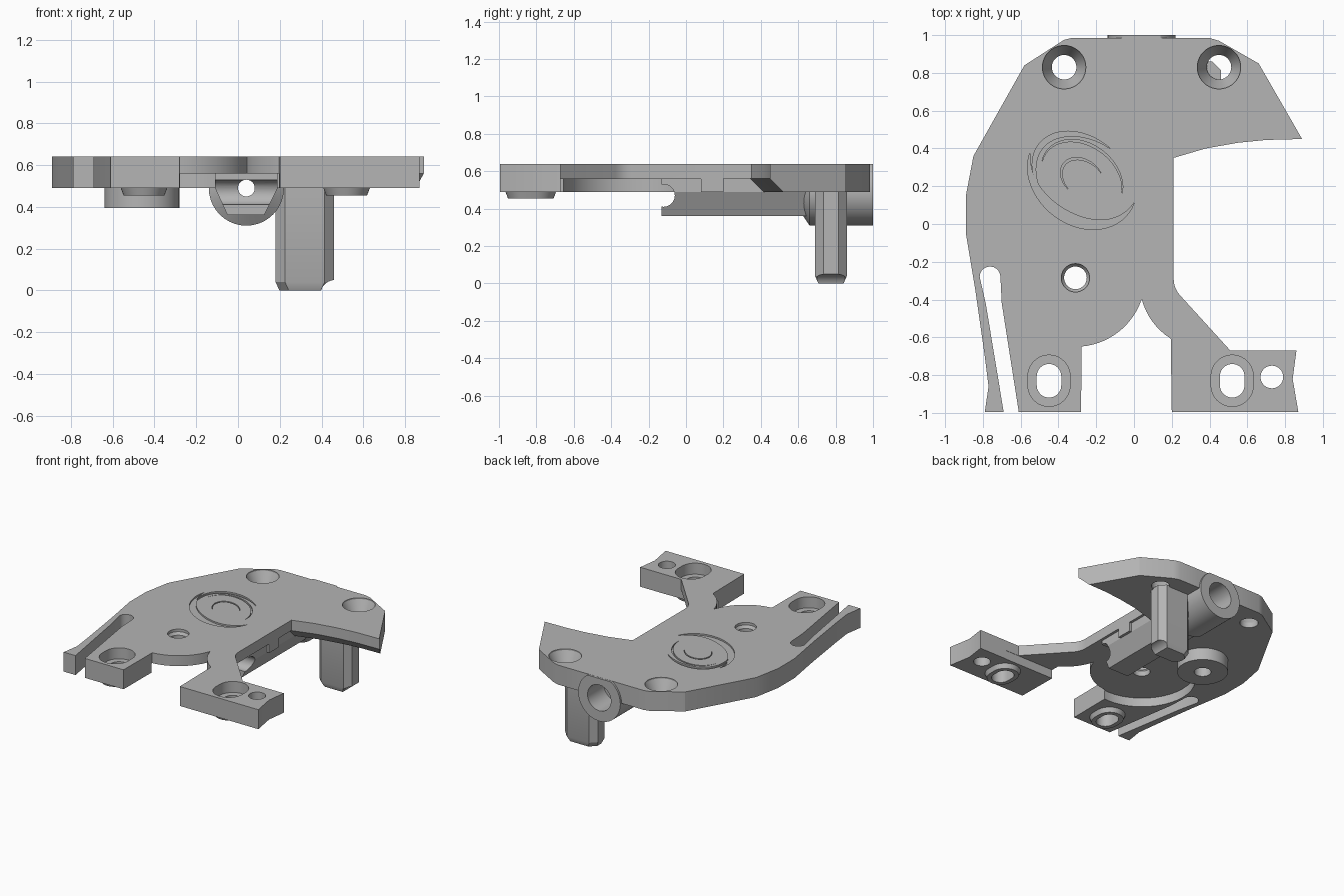
import bpy, bmesh, math
from mathutils import Vector

if bpy.data.objects.get("Cube"):
    bpy.data.objects.remove(bpy.data.objects["Cube"])

gray = bpy.data.materials.new("plain gray")
gray.use_nodes = True
gray.diffuse_color = (0.46, 0.46, 0.46, 1)
gray.node_tree.nodes["Principled BSDF"].inputs["Base Color"].default_value = gray.diffuse_color

TOP, BOTTOM, THIN = 0.64, 0.49, 0.56


def loft(name, rings):
    """Closed solid through matching rings of points."""
    bm = bmesh.new()
    loops = [[bm.verts.new(p) for p in ring] for ring in rings]
    for a, b in zip(loops, loops[1:]):
        for i in range(len(a)):
            j = (i + 1) % len(a)
            bm.faces.new((a[i], a[j], b[j], b[i]))
    bm.faces.new(loops[0])
    bm.faces.new(loops[-1])
    bmesh.ops.recalc_face_normals(bm, faces=bm.faces)
    mesh = bpy.data.meshes.new(name)
    bm.to_mesh(mesh)
    bm.free()
    mesh.materials.append(gray)
    ob = bpy.data.objects.new(name, mesh)
    bpy.context.collection.objects.link(ob)
    return ob


def prism(name, pts, z0, z1):
    return loft(name, [[(x, y, z) for x, y in pts] for z in (z0, z1)])


def arc(cx, cy, r, a0, a1, n=12):
    angles = [math.radians(a0 + (a1 - a0) * i / n) for i in range(n + 1)]
    return [(cx + r * math.cos(a), cy + r * math.sin(a)) for a in angles]


def oval(cx, cy, r, stretch=0):
    """Circle, or a slot lengthened along y."""
    return arc(cx, cy + stretch, r, 0, 180, 20) + arc(cx, cy - stretch, r, 180, 360, 20) if stretch \
        else arc(cx, cy, r, 0, 360, 40)[:-1]


def turned(name, cx, cy, levels, stretch=0):
    """Stack of ovals given as (radius, z)."""
    return loft(name, [[(x, y, z) for x, y in oval(cx, cy, r, stretch)] for r, z in levels])


def barrel(name, cx, cz, levels):
    """Stack of circles along y given as (radius, y)."""
    return loft(name, [[(x, y, z) for x, z in oval(cx, cz, r)] for r, y in levels])


def box(name, x0, x1, y0, y1, z0, z1):
    return prism(name, [(x0, y0), (x1, y0), (x1, y1), (x0, y1)], z0, z1)


def cut(ob, cutters):
    for c in cutters:
        c.hide_render = True
        m = ob.modifiers.new("cut", "BOOLEAN")
        m.operation, m.solver, m.object = "DIFFERENCE", "EXACT", c
    bpy.context.view_layer.update()
    mesh = bpy.data.meshes.new_from_object(ob.evaluated_get(bpy.context.evaluated_depsgraph_get()))
    ob.modifiers.clear()
    ob.data = mesh


# Plate outline, clockwise from the back edge
beak = [(0.89, 0.45), (0.70, 0.445), (0.55, 0.43), (0.38, 0.40), (0.21, 0.35)]
outline = [(-0.33, 0.985), (-0.15, 0.985), (0.23, 0.985), (0.40, 0.985), (0.45, 0.97), (0.66, 0.85)] + beak
outline += arc(0.34, -0.29, 0.13, 180, 222, 5)
outline += [(0.51, -0.67), (0.86, -0.67), (0.84, -0.82), (0.87, -0.995), (0.20, -0.995)]
outline += arc(0.38, -0.31, 0.35, 238, 195, 8)
outline += arc(-0.31, -0.28, 0.37, -19, -85, 14)
outline += [(-0.28, -0.995), (-0.61, -0.995), (-0.70, -0.42)]
outline += arc(-0.762, -0.28, 0.055, 0, 180, 10)
outline += [(-0.785, -0.42), (-0.69, -0.995), (-0.79, -0.995), (-0.77, -0.86), (-0.79, -0.70),
            (-0.84, -0.35), (-0.89, -0.05), (-0.89, 0.15), (-0.85, 0.36), (-0.58, 0.84), (-0.37, 0.975)]
plate = prism("plate", outline, BOTTOM, TOP)

# Underside recesses: round pocket, thin neck and chamfer below the beak
pocket = prism("pocket", oval(-0.31, -0.28, 0.378), 0.4, THIN)
neck = box("neck_pocket", -0.1, 0.62, -0.672, 0.08, 0.4, THIN - 0.0005)
edge = [(1.0, 0.45)] + beak + [(0.12, 0.33)]
chamfer = loft("beak_chamfer", [
    [(x, y + dy, z) for x, y in edge] + [(0.12, 0.2, z), (1.0, 0.2, z)]
    for dy, z in ((0.08, 0.48), (0, THIN))])
recesses = [pocket, neck, chamfer]

# Holes
leg_x = (-0.45, 0.52)
holes = [turned("back_hole", x, 0.83, [(0.065, 0.3), (0.065, 0.53), (0.115, 0.63), (0.115, 0.7)])
         for x in (-0.37, 0.45)]
leg_holes = [turned("leg_hole", x, -0.83, [(0.065, 0.3), (0.065, 0.555), (0.112, 0.555), (0.112, 0.7)], 0.024)
             for x in leg_x]
holes += [turned("middle_hole", -0.31, -0.285, [(0.06, 0.3), (0.06, 0.6), (0.075, 0.62), (0.075, 0.7)]),
          turned("pin_hole", 0.73, -0.81, [(0.06, 0.3), (0.06, 0.7)])]
bore = barrel("bore", 0.04, 0.49, [(0.04, -0.3), (0.04, 0.8), (0.1, 0.8), (0.1, 1.1)])


# Shallow spiral engraving on the top
def tilted(t, a, b):
    u, v = a * math.cos(t), b * math.sin(t)
    k = math.radians(-38)
    return (-0.275 + u * math.cos(k) - v * math.sin(k), 0.245 + u * math.sin(k) + v * math.cos(k))


def crescent(a, b, start, end, width, n=28):
    outer, inner = [], []
    for i in range(n + 1):
        s = i / n
        t = math.radians(start + (end - start) * s)
        w = width * math.sin(math.pi * s) + 0.001
        outer.append(tilted(t, a, b))
        inner.append(tilted(t, a - w, b - w))
    return prism("engraving", outer + inner[::-1], TOP - 0.012, 0.7)


engraving = [crescent(0.29, 0.215, 85, 245, 0.03), crescent(0.31, 0.25, 195, 375, 0.06),
             crescent(0.235, 0.18, 20, 200, 0.012), crescent(0.125, 0.095, 60, 260, 0.012)]

cut(plate, recesses + holes + leg_holes + [bore] + engraving)

# Oval bosses under the legs
bosses = []
for side, x in zip(("right", "left"), leg_x):
    boss = turned(side + "_leg_boss", x, -0.83, [(0.098, 0.455), (0.112, 0.492)], 0.024)
    cut(boss, leg_holes)
    bosses.append(boss)

# Round boss under the plate
round_boss = turned("round_boss", -0.46, 0.21, [(0.18, 0.395), (0.18, 0.5)])
blind = turned("blind_hole", -0.46, 0.21, [(0.06, 0.3), (0.06, 0.47)])
cut(round_boss, [blind])

# Beam with sloping sides and a notched front end
section = [(-0.05, 0.36), (0.125, 0.36), (0.19, 0.49), (0.19, 0.565), (-0.11, 0.565), (-0.11, 0.49)]
beam = loft("beam", [[(x, y, z) for x, z in section] for y in (-0.13, 0.68)])
notch = loft("notch", [[(x, y, z) for y, z in oval(-0.12, 0.47, 0.06)] for x in (-0.3, 0.3)])
cut(beam, [notch, bore])

# Socket tube at the back, trimmed level with the plate
tube = barrel("socket_tube", 0.04, 0.49, [(0.12, 0.62), (0.18, 0.66), (0.18, 1.0)])
trim = box("trim", -0.5, 0.5, 0.4, 1.2, TOP - 0.001, 0.9)
cut(tube, [trim, bore])


# Hanging post with chamfered corners
def post_ring(inset, z):
    x0, x1, y0, y1, c = 0.18 + inset, 0.46 - inset, 0.69 + inset, 0.86 - inset, 0.045
    return [(x0 + c, y0, z), (x1 - c, y0, z), (x1, y0 + c, z), (x1, y1 - c, z),
            (x1 - c, y1, z), (x0 + c, y1, z), (x0, y1 - c, z), (x0, y0 + c, z)]


post = loft("post", [post_ring(0.018, 0), post_ring(0, 0.04), post_ring(0, 0.5)])
scoop = loft("scoop", [[(x, y, z) for x, z in oval(0.465, -0.02, 0.07)] for y in (0.6, 1.0)])
cut(post, [scoop, bore])

# Remove the cutters and shade the finished parts
for c in recesses + holes + leg_holes + engraving + [bore, blind, notch, trim, scoop]:
    bpy.data.objects.remove(c)
bpy.ops.object.select_all(action="DESELECT")
for ob in [plate, round_boss, beam, tube, post] + bosses:
    ob.select_set(True)
    bpy.context.view_layer.objects.active = ob
bpy.ops.object.shade_smooth_by_angle(angle=math.radians(25))
